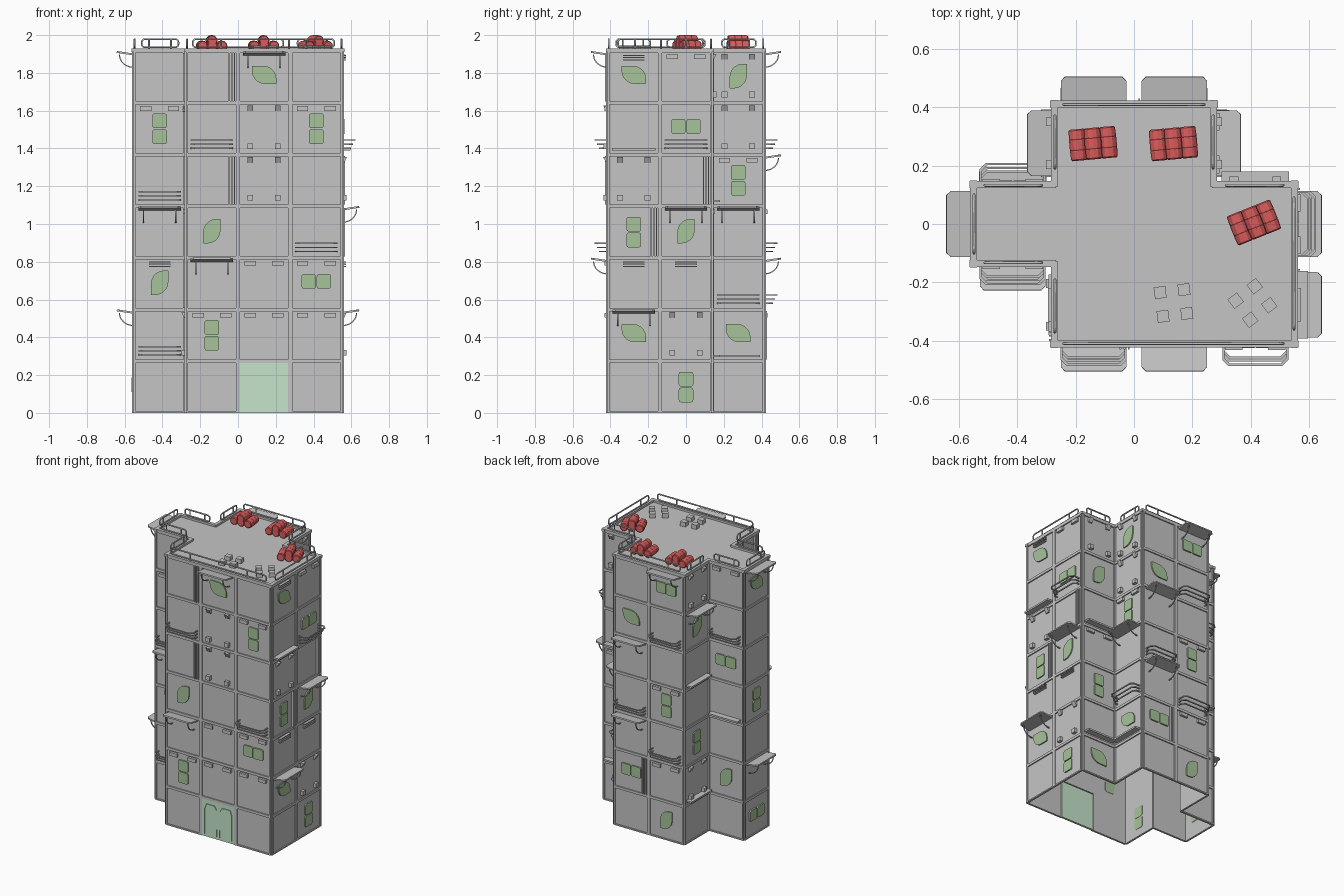
import bpy, bmesh, math
from mathutils import Matrix, Vector

if "Cube" in bpy.data.objects:
    bpy.data.objects.remove(bpy.data.objects["Cube"])

C, F = 0.2765, 0.2735          # cell width, floor height
H = 7 * F                      # wall height

def material(name, col):
    m = bpy.data.materials.new(name)
    m.diffuse_color = (*col, 1)
    m.use_nodes = True
    m.node_tree.nodes["Principled BSDF"].inputs["Base Color"].default_value = m.diffuse_color
    return m

GRAY = material("concrete_gray", (0.56, 0.56, 0.56))
GREEN = material("window_green", (0.38, 0.55, 0.32))
PALE = material("door_pale_green", (0.56, 0.78, 0.60))
RED = material("barrel_red", (0.72, 0.11, 0.11))

parts = {}                     # part name -> (bmesh, material)

def part(name, mat):
    return parts.setdefault(name, (bmesh.new(), mat))[0]

def box(bm, M, lo, hi):
    lo, hi = Vector(lo), Vector(hi)
    T = M @ Matrix.Translation((lo + hi) / 2) @ Matrix.Diagonal((*(hi - lo), 1))
    bmesh.ops.create_cube(bm, size=1, matrix=T)

def prism(bm, M, pts, offset):
    f = bm.faces.new([bm.verts.new(M @ Vector(p)) for p in pts])
    r = bmesh.ops.extrude_face_region(bm, geom=[f], use_keep_orig=True)
    d = M.to_3x3() @ Vector(offset)
    for v in r["geom"]:
        if isinstance(v, bmesh.types.BMVert):
            v.co += d

def rounded(cx, cy, w, h, radii, n=5):
    """Rounded rectangle, radii for corners TR, TL, BL, BR."""
    pts = []
    for k, (sx, sy) in enumerate(((1, 1), (-1, 1), (-1, -1), (1, -1))):
        r = radii[k]
        ox, oy = cx + sx * (w / 2 - r), cy + sy * (h / 2 - r)
        for i in range(n + 1):
            a = math.pi / 2 * (k + i / n)
            pts.append((ox + r * math.cos(a), oy + r * math.sin(a)))
    return pts

# ---- facade modules, in local u (right), v (up from floor), w (outward)
def pane(M, cx, cy, w, h, radii, out=0.008):
    p = rounded(cx, cy, w, h, radii)
    prism(part("windows", GREEN), M, [(a, b, -0.008) for a, b in p], (0, 0, out + 0.008))

def stacked(M):
    for s in (-1, 1):
        pane(M, 0, F / 2 + s * 0.042, 0.077, 0.078, (0.012,) * 4)

def double(M):
    for s in (-1, 1):
        pane(M, s * 0.04, F / 2 + 0.012, 0.076, 0.077, (0.012,) * 4, 0.01)

def leaf(M):
    pane(M, 0, F / 2 + 0.005, 0.092, 0.13, (0.004, 0.07, 0.004, 0.07))

def leaf_wide(M):
    pane(M, 0, F / 2 + 0.012, 0.13, 0.096, (0.07, 0.004, 0.07, 0.004))

def awning(M):
    T = M @ Matrix.Translation((0, F - 0.018, 0)) @ Matrix.Rotation(-0.15, 4, 'X')
    p = [(-0.112, 0), (0.112, 0), (0.112, 0.075), (0.098, 0.09), (-0.098, 0.09), (-0.112, 0.075)]
    prism(part("awnings", GRAY), T, [(u, -0.004, w) for u, w in p], (0, 0.01, 0))
    arc = [math.pi / 2 * i / 6 for i in range(7)]
    strip = [(0.078 * math.cos(a), -0.07 * math.sin(a)) for a in arc]
    strip += [(0.072 * math.cos(a), -0.064 * math.sin(a)) for a in reversed(arc)]
    for s in (-0.085, 0.085):
        prism(part("awning_struts", GRAY), M,
              [(s - 0.003, F - 0.018 + v, w) for w, v in strip], (0.006, 0, 0))

def rails(M):
    for v, d in ((0.03, 0.045), (0.052, 0.056), (0.074, 0.07)):
        def u_shape(x, w):
            return [(-x, 0), (-x, w - 0.02), (-x + 0.02, w), (x - 0.02, w), (x, w - 0.02), (x, 0)]
        p = u_shape(0.113, d) + u_shape(0.106, d - 0.007)[::-1]
        prism(part("balcony_rails", GRAY), M, [(a, v, b) for a, b in p], (0, 0.007, 0))

def pipes(M):
    for u in (0.092, 0.106, 0.12):
        box(part("wall_pipes", GRAY), M, (u - 0.003, 0.008, 0), (u + 0.003, F - 0.008, 0.014))

def four(M):
    wedge = [(0.26, 0), (0.26, 0.024), (0.23, 0.008), (0.23, 0)]   # lamp tilted downward
    for u in (-0.073, 0.073):
        prism(part("upper_brackets", GRAY), M, [(u - 0.015, v, w) for v, w in wedge], (0.03, 0, 0))
        box(part("lower_brackets", GRAY), M, (u - 0.015, 0.03, 0), (u + 0.015, 0.06, 0.022))

def vents(M):
    for u in (-0.073, 0.073):
        box(part("vents", GRAY), M, (u - 0.03, 0.232, 0), (u + 0.03, 0.256, 0.016))

def louvre(M):
    for v in (0.228, 0.24, 0.252):
        box(part("louvres", GRAY), M, (-0.057, v - 0.003, 0), (0.057, v + 0.003, 0.018))

def ledge(M):
    box(part("ledges", GRAY), M, (-0.115, 0.022, 0), (0.115, 0.034, 0.042))

def door(M):
    bm = part("door", PALE)
    box(bm, M, (-0.13, 0, -0.011), (0.13, 0.264, 0.004))
    for s in (-1, 1):           # raised leaf outlines with an arched top corner
        outer = [(0.012, 0.21), (0.03, 0.235), (0.095, 0.235), (0.108, 0.2), (0.108, 0.02)]
        inner = [(0.104, 0.02), (0.104, 0.199), (0.092, 0.231), (0.032, 0.231), (0.016, 0.209)]
        prism(bm, M, [(s * u, v, 0.004) for u, v in outer + inner], (0, 0, 0.006))
        box(bm, M, (s * 0.012 - 0.002, 0.02, 0.004), (s * 0.012 + 0.002, 0.07, 0.01))

MODULES = dict(S=stacked, D=double, L=leaf, M=leaf_wide, a=awning, r=rails, p=pipes,
               f=four, v=vents, h=louvre, l=ledge, X=door)

# side, plane offset in cells, centre along the side in cells, codes from top floor down
COLUMNS = [
    ("front", 0.5, -1.5, ",vS,r,a,hL,r,"), ("front", 1.5, -0.5, "p,r,p,L,a,vS,"),
    ("front", 1.5, 0.5, "aM,f,f,,v,v,X"), ("front", 1.5, 1.5, ",vS,,r,vD,v,"),
    ("right", 2, -1, "hM,l,f,Sp,h,aM,"), ("right", 2, 0, "v,rD,p,aL,h,f,S"),
    ("right", 1, 1, "fL,f,vS,a,r,lM,"),
    ("back", 0.5, 1.5, "f,L,l,v,S,l,M"), ("back", 1.5, 0.5, ",M,a,r,a,Dp,"),
    ("back", 1.5, -0.5, "aD,r,,vS,r,v,L"), ("back", 0.5, -1.5, "v,r,D,l,,L,"),
    ("left", 1, 1, "f,aL,l,,S,lf,"), ("left", 2, 0, "aM,,,S,,a,D"), ("left", 1, -1, "p,h,p,v,p,f,S"),
]
NORMALS = dict(front=(0, -1), right=(1, 0), back=(0, 1), left=(-1, 0))

for side, off, along, codes in COLUMNS:
    n = Vector((*NORMALS[side], 0))
    up = Vector((0, 0, 1))
    u = up.cross(n)
    axis = Vector((abs(u.x), abs(u.y), 0))
    h = C / 2
    for i, code in enumerate(codes.split(",")):
        M = Matrix((u, up, n)).transposed().to_4x4()
        M.translation = n * off * C + axis * along * C + up * F * (6 - i)
        if code != "X":
            box(part("wall_panels", GRAY), M, (-h, 0, -0.006), (h, F, 0))
        fr = part("wall_frames", GRAY)      # raised border round each panel
        for s in (-1, 1):
            a, b = sorted((s * h, s * (h - 0.011)))
            box(fr, M, (a, 0, 0), (b, F, 0.008))
        if code != "X":
            box(fr, M, (-h, 0, 0), (h, 0.009, 0.008))
        box(fr, M, (-h, F - 0.009, 0), (h, F, 0.008))
        for c in code:
            MODULES[c](M)
    # parapet cap on the top floor
    M.translation = n * off * C + axis * along * C
    box(part("parapet", GRAY), M, (-h - 0.01, H - 0.004, -0.016), (h + 0.01, H + 0.014, 0.008))

# ---- roof slab over every occupied cell
I = Matrix.Identity(4)
for row, cols in ((-1, (-0.5, 0.5, 1.5)), (0, (-1.5, -0.5, 0.5, 1.5)), (1, (-0.5, 0.5))):
    for c in cols:
        box(part("roof", GRAY), I, ((c - .5) * C, (row - .5) * C, H - 0.012), ((c + .5) * C, (row + .5) * C, H))

# ---- roof boxes
for cx, cy, rot in ((0.135, -0.27, 0.12), (0.405, -0.27, 0.65)):
    T = Matrix.Translation((cx, cy, H)) @ Matrix.Rotation(rot, 4, 'Z')
    for a in (-0.041, 0.041):
        for b in (-0.041, 0.041):
            box(part("roof_boxes", GRAY), T, (a - 0.02, b - 0.02, 0), (a + 0.02, b + 0.02, 0.03))

# ---- barrel piles: three below, one nested on top
PROFILE = [(-0.5, 0.8), (-0.46, 0.95), (-0.2, 1), (-0.17, 0.96), (-0.14, 1),
           (0.14, 1), (0.17, 0.96), (0.2, 1), (0.46, 0.95), (0.5, 0.8)]
def barrel(M, r, length, n=12):
    bm = part("barrels", RED)
    rings = [[bm.verts.new(M @ Vector((r * k * math.cos(2 * math.pi * j / n), t * length,
              r * k * math.sin(2 * math.pi * j / n)))) for j in range(n)] for t, k in PROFILE]
    for a, b in zip(rings, rings[1:]):
        for j in range(n):
            bm.faces.new((a[j], a[(j + 1) % n], b[(j + 1) % n], b[j]))
    bm.faces.new(rings[0])
    bm.faces.new(rings[-1])

for cx, cy, rot in ((-0.14, 0.275, 0.09), (0.135, 0.275, 0.09), (0.41, 0.005, 0.38)):
    T = Matrix.Translation((cx, cy, H)) @ Matrix.Rotation(rot, 4, 'Z')
    for x, z in ((-0.052, 0.028), (0, 0.028), (0.052, 0.028), (0, 0.057)):
        barrel(T @ Matrix.Translation((x, 0, z)), 0.029, 0.108)

# ---- roof railings: rounded loops of tube on short posts
cu = bpy.data.curves.new("roof_railings", 'CURVE')
cu.dimensions, cu.bevel_depth, cu.bevel_resolution = '3D', 0.005, 1
X1, X2, Y1, Y2 = C - 0.006, 2 * C - 0.006, C / 2 - 0.006 + 0.01, 1.5 * C - 0.006
RAILS = [((-0.51, -Y1 + 0.01), (-0.315, -Y1 + 0.01)), ((-0.24, -Y2), (0.51, -Y2)),
         ((X2, -0.36), (X2, 0.09)), ((0.315, Y1 - 0.01), (0.51, Y1 - 0.01)),
         ((X1, 0.19), (X1, 0.37)), ((-0.24, Y2), (0.24, Y2)),
         ((-X1, 0.19), (-X1, 0.37)), ((-0.51, Y1 - 0.01), (-0.315, Y1 - 0.01)),
         ((-X2, -0.1), (-X2, 0.1)), ((-X1, -0.37), (-X1, -0.19))]
def spline(pts, closed):
    s = cu.splines.new('POLY')
    s.points.add(len(pts) - 1)
    for q, p in zip(s.points, pts):
        q.co = (*p, 1)
    s.use_cyclic_u = closed

for a, b in RAILS:
    a, b = Vector((*a, 0)), Vector((*b, 0))
    L, d = (b - a).length, (b - a).normalized()
    mid = (a + b) / 2 + Vector((0, 0, 1.957))
    spline([mid + d * x + Vector((0, 0, z)) for x, z in rounded(0, 0, L, 0.042, (0.016,) * 4, 4)], True)
    for t in (-0.3, 0.3):
        spline([mid + d * L * t + Vector((0, 0, z)) for z in (0.02, -0.04)], False)
rail = bpy.data.objects.new("roof_railings", cu)
cu.materials.append(GRAY)
bpy.context.collection.objects.link(rail)
bpy.context.view_layer.objects.active = rail
rail.select_set(True)
bpy.ops.object.convert(target='MESH')

# ---- turn the collected parts into objects
for name, (bm, mat) in parts.items():
    bmesh.ops.recalc_face_normals(bm, faces=bm.faces)
    me = bpy.data.meshes.new(name)
    bm.to_mesh(me)
    bm.free()
    me.materials.append(mat)
    bpy.context.collection.objects.link(bpy.data.objects.new(name, me))
